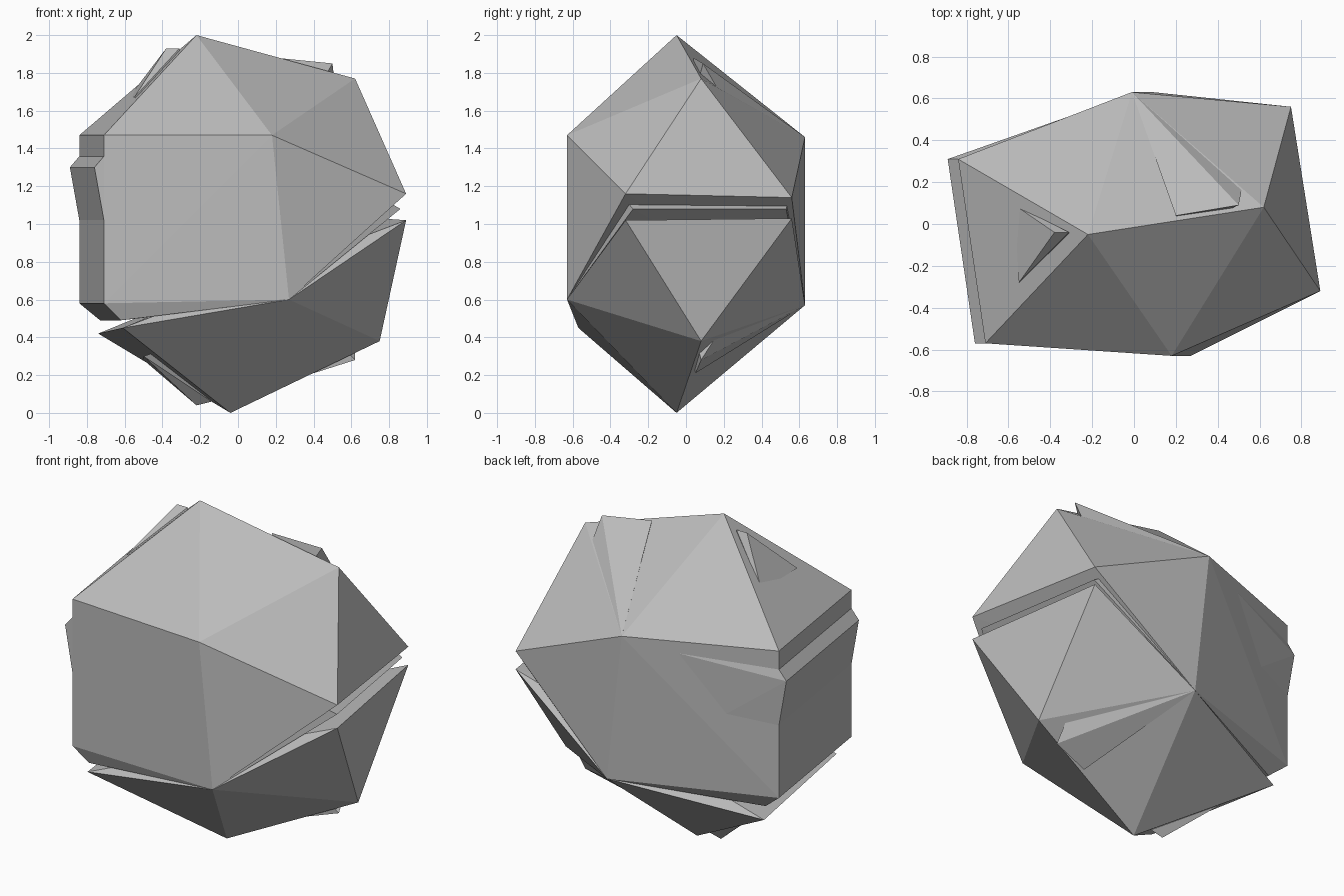
import bpy
import bmesh

cube = bpy.data.objects.get("Cube")
if cube:
    bpy.data.objects.remove(cube, do_unlink=True)

stone = bpy.data.materials.new("stone_grey")
stone.use_nodes = True
GREY = (0.5, 0.5, 0.5, 1)
stone.diffuse_color = GREY
bsdf = next(n for n in stone.node_tree.nodes if n.type == 'BSDF_PRINCIPLED')
bsdf.inputs["Base Color"].default_value = GREY
bsdf.inputs["Roughness"].default_value = 0.8


def chunk(name, points):
    """Faceted convex piece of rock around the given corners."""
    bm = bmesh.new()
    for p in points:
        bm.verts.new(p)
    res = bmesh.ops.convex_hull(bm, input=bm.verts)
    loose = [v for v in bm.verts if not v.link_faces]
    bmesh.ops.delete(bm, geom=loose, context='VERTS')
    bmesh.ops.recalc_face_normals(bm, faces=bm.faces)
    mesh = bpy.data.meshes.new(name)
    bm.to_mesh(mesh)
    bm.free()
    mesh.materials.append(stone)
    obj = bpy.data.objects.new(name, mesh)
    bpy.context.collection.objects.link(obj)
    return obj


def left_pair(z, out=0.0):
    """Back and front corner of the flat left-hand wall at a height."""
    return [(-0.84 - out, 0.31, z), (-0.71 - out, -0.57, z)]


# Shared corners
peak, shoulder = (-0.22, -0.05, 2.0), (0.62, 0.08, 1.77)
foot, heel = (-0.04, -0.05, 0.0), (0.75, 0.08, 0.38)
front_top, front_low = (0.18, -0.63, 1.47), (0.27, -0.63, 0.6)
back_top, back_low = (-0.01, 0.63, 1.46), (0.09, 0.63, 0.57)
ridge = [front_top, front_low, back_top, back_low]

# Main masses
chunk("upper_rock", [peak, shoulder, *ridge, (0.89, -0.32, 1.16),
                     (0.75, 0.56, 1.14), *left_pair(1.47), *left_pair(1.36)])
chunk("middle_rock", ridge + left_pair(1.36) + left_pair(0.58) +
      [(0.86, -0.28, 1.08), (0.73, 0.53, 1.08),
       (-0.62, -0.54, 0.49), (-0.73, 0.28, 0.49)])
chunk("lower_rock", [foot, heel, front_low, back_low, (0.89, -0.32, 1.02),
                     (0.75, 0.56, 1.03), (-0.61, -0.57, 0.45), (-0.74, 0.31, 0.42)])

# Ledge jutting from the wall
chunk("side_ledge", left_pair(1.3, 0.05) + left_pair(1.02) + left_pair(1.37, -0.01) +
      [(-0.01, 0.62, 1.44), back_low, (0, -0.5, 1.3)])

# Small splinters breaking the surface
chunk("peak_splinter", [(-0.38, -0.04, 1.93), (-0.31, -0.04, 1.93),
                        (-0.57, 0.09, 1.68), (-0.55, -0.28, 1.67), (-0.3, -0.1, 1.6)])
chunk("shoulder_splinter", [(0.5, 0.09, 1.85), (0.2, 0.04, 1.88),
                            back_top, (0.55, 0.35, 1.4), (0.3, 0, 1.5)])
chunk("heel_splinter", [(0.62, 0.08, 0.28), (0.4, 0.05, 0.21),
                        back_low, (0.6, 0.35, 0.7), (0.3, 0, 0.6)])
chunk("foot_splinter", [(-0.22, -0.02, 0.04), (-0.14, -0.02, 0.06),
                        (-0.5, 0.15, 0.28), (-0.5, -0.3, 0.3), (-0.2, -0.1, 0.4)])
